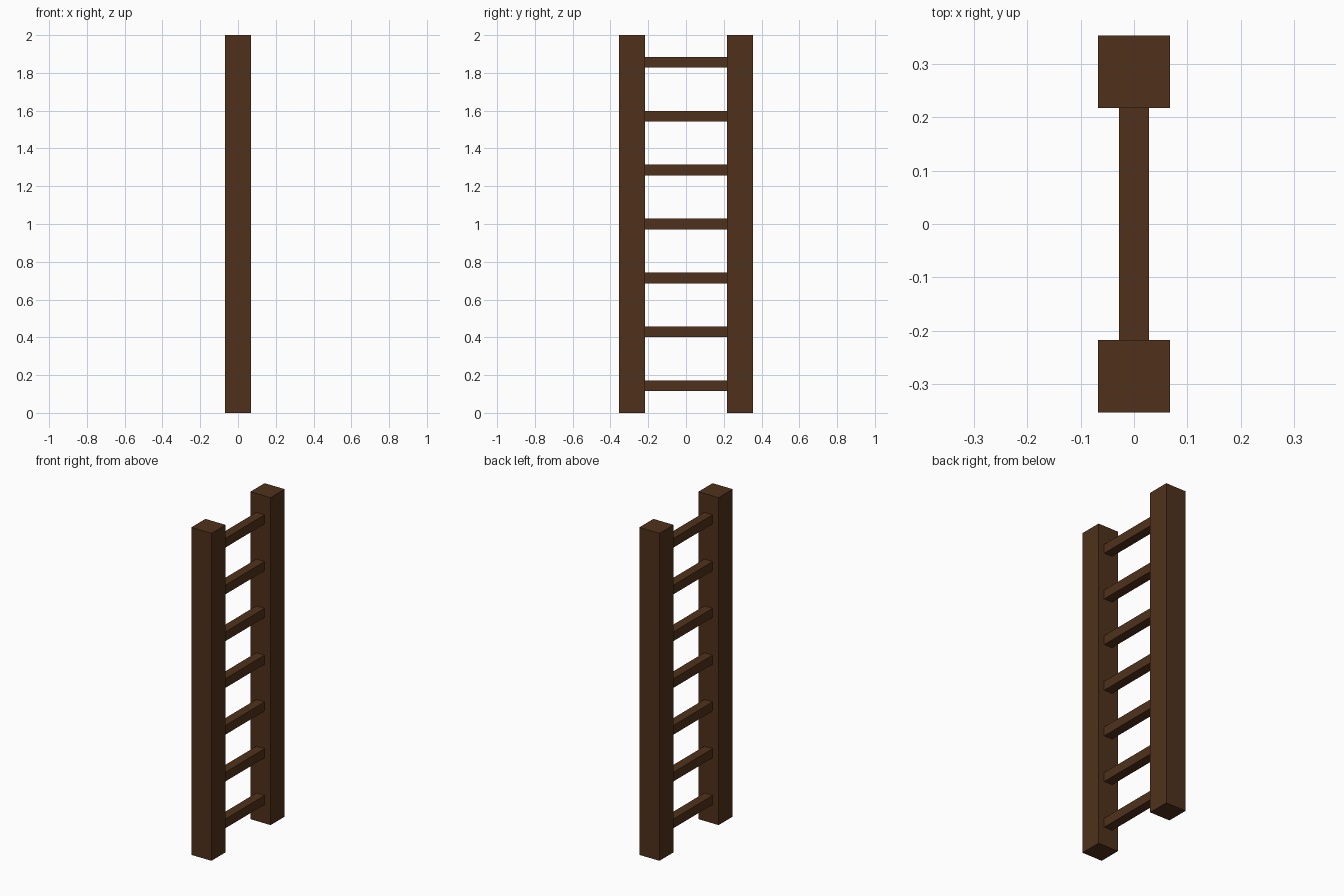
import bpy

if "Cube" in bpy.data.objects:
    bpy.data.objects.remove(bpy.data.objects["Cube"])

HEIGHT = 2.0
RAIL = 0.136        # square rail section
RAIL_Y = 0.2855     # rail centre distance from the middle
RUNG = 0.056        # square rung section
RUNGS = 7

wood = bpy.data.materials.new("dark_wood")
wood.diffuse_color = (0.08, 0.031, 0.011, 1)
wood.use_nodes = True
wood.node_tree.nodes["Principled BSDF"].inputs["Base Color"].default_value = wood.diffuse_color


def box(name, size, location):
    bpy.ops.mesh.primitive_cube_add(size=1, location=location)
    obj = bpy.context.object
    obj.name = name
    obj.scale = size
    bpy.ops.object.transform_apply(location=False, rotation=False, scale=True)
    obj.data.materials.append(wood)
    return obj


# Upright side rails
for side, label in ((-1, "front"), (1, "back")):
    box(f"{label}_rail", (RAIL, RAIL, HEIGHT), (0, side * RAIL_Y, HEIGHT / 2))

# Evenly spaced rungs reaching between the rails' inner faces
span = 2 * RAIL_Y - RAIL
step = HEIGHT / RUNGS
for i in range(RUNGS):
    box(f"rung_{i + 1}", (RUNG, span, RUNG), (0, 0, (i + 0.5) * step))
